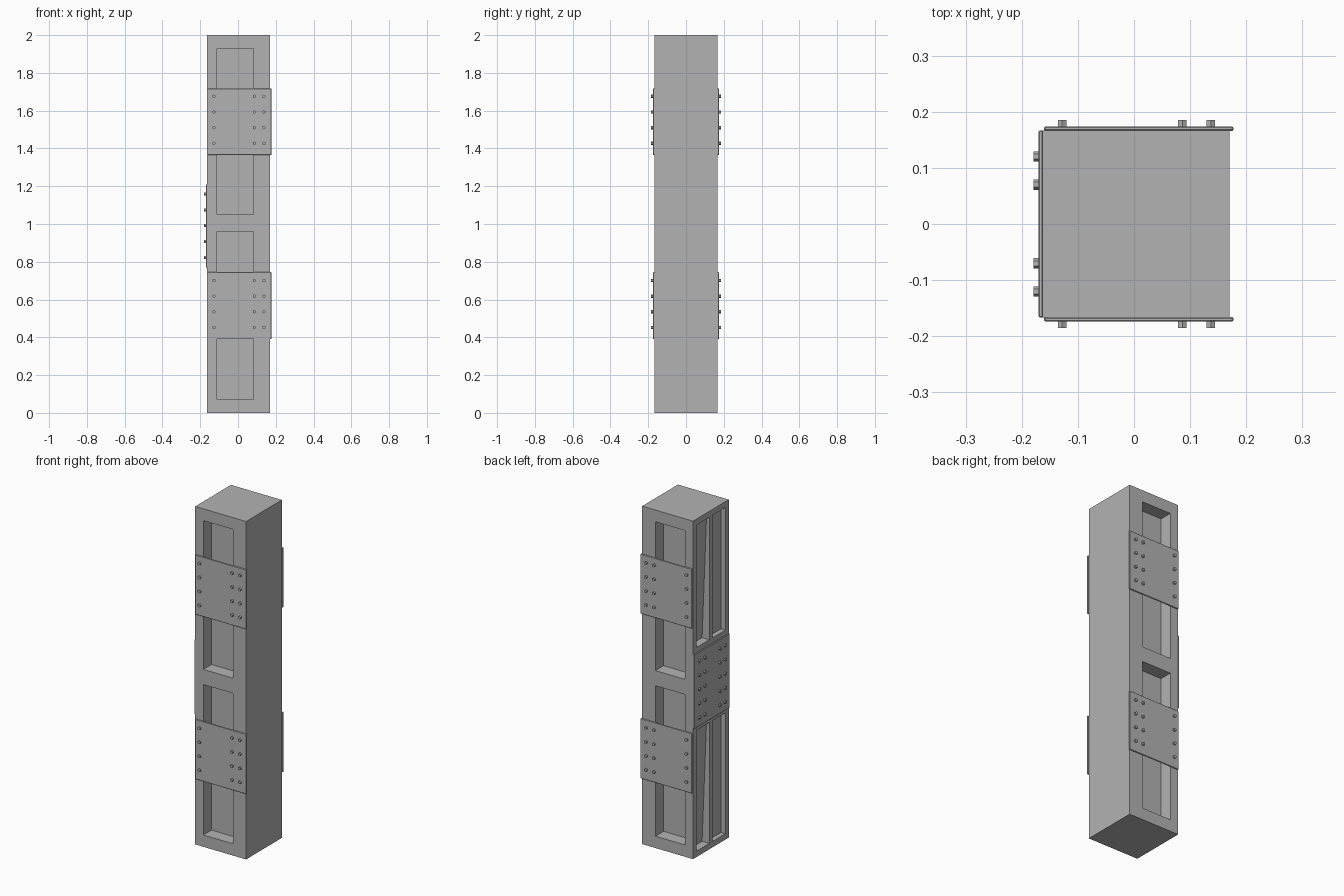
import bpy, bmesh, math
from mathutils import Vector

if "Cube" in bpy.data.objects:
    bpy.data.objects.remove(bpy.data.objects["Cube"])

steel = bpy.data.materials.new("grey_steel")
steel.diffuse_color = (0.45, 0.45, 0.45, 1)
steel.use_nodes = True
steel.node_tree.nodes["Principled BSDF"].inputs["Base Color"].default_value = steel.diffuse_color


def finish(name, bm):
    bmesh.ops.recalc_face_normals(bm, faces=bm.faces)
    me = bpy.data.meshes.new(name)
    bm.to_mesh(me)
    bm.free()
    me.materials.append(steel)
    ob = bpy.data.objects.new(name, me)
    bpy.context.collection.objects.link(ob)
    return ob


def add_box(bm, x0, x1, y0, y1, z0, z1):
    g = bmesh.ops.create_cube(bm, size=1)
    for v in g["verts"]:
        v.co = Vector(((x0 + x1) / 2 + v.co.x * (x1 - x0),
                       (y0 + y1) / 2 + v.co.y * (y1 - y0),
                       (z0 + z1) / 2 + v.co.z * (z1 - z0)))
    return g["verts"]


def bevelled_box(name, dims, width):
    bm = bmesh.new()
    add_box(bm, *dims)
    bmesh.ops.bevel(bm, geom=bm.edges[:], offset=width, segments=1, affect='EDGES')
    return finish(name, bm)


def bolts(name, points, axis, length=0.014, radius=0.009):
    # hexagonal bolt heads pointing along axis, starting at each point
    bm = bmesh.new()
    rot = Vector((0, 0, 1)).rotation_difference(axis).to_matrix()
    for p in points:
        g = bmesh.ops.create_cone(bm, cap_ends=True, segments=6,
                                  radius1=radius, radius2=radius, depth=length)
        for v in g["verts"]:
            v.co = rot @ v.co + Vector(p) + axis * length / 2
    return finish(name, bm)


# column body
bm = bmesh.new()
add_box(bm, -0.163, 0.17, -0.167, 0.167, 0, 2)
body = finish("column_body", bm)

# recess cutters: windows on front and back, slots on the left side
bm = bmesh.new()
for s in (-1, 1):
    for z0, z1 in ((0.07, 0.96), (1.05, 1.93)):
        add_box(bm, -0.11, 0.083, min(s * 0.091, s * 0.2), max(s * 0.091, s * 0.2), z0, z1)
for z0, z1 in ((0.035, 0.75), (1.24, 1.965)):
    add_box(bm, -0.2, -0.135, -0.135, -0.015, z0, z1)
    # sloping floor, deeper toward the bottom
    for v in add_box(bm, -0.2, -0.14, 0.015, 0.135, z0, z1):
        if v.co.x > -0.15:
            v.co.x = -0.116 if v.co.z < (z0 + z1) / 2 else -0.145
cutter = finish("recess_cutter", bm)
cutter.hide_render = True

mod = body.modifiers.new("recesses", 'BOOLEAN')
mod.operation = 'DIFFERENCE'
mod.solver = 'EXACT'
mod.object = cutter
bpy.context.view_layer.objects.active = body
body.select_set(True)
bpy.ops.object.modifier_apply(modifier=mod.name)
bpy.data.objects.remove(cutter, do_unlink=True)

# bolted plates on front and back
for side, s in (("front", -1), ("back", 1)):
    for level, z0, z1 in (("lower", 0.39, 0.745), ("upper", 1.365, 1.718)):
        a, b = sorted((s * 0.166, s * 0.174))
        bevelled_box(f"{side}_{level}_plate", (-0.16, 0.177, a, b, z0, z1), 0.002)
        pts = [(x, s * 0.171, z0 + 0.062 + 0.083 * i)
               for x in (-0.128, 0.086, 0.137) for i in range(4)]
        bolts(f"{side}_{level}_bolts", pts, Vector((0, s, 0)))

# bolted plate on the left side
bevelled_box("left_plate", (-0.17, -0.162, -0.167, 0.167, 0.77, 1.21), 0.002)
pts = [(-0.165, y, 0.823 + 0.084 * i)
       for y in (-0.12, -0.07, 0.07, 0.12) for i in range(5)]
bolts("left_bolts", pts, Vector((-1, 0, 0)))
